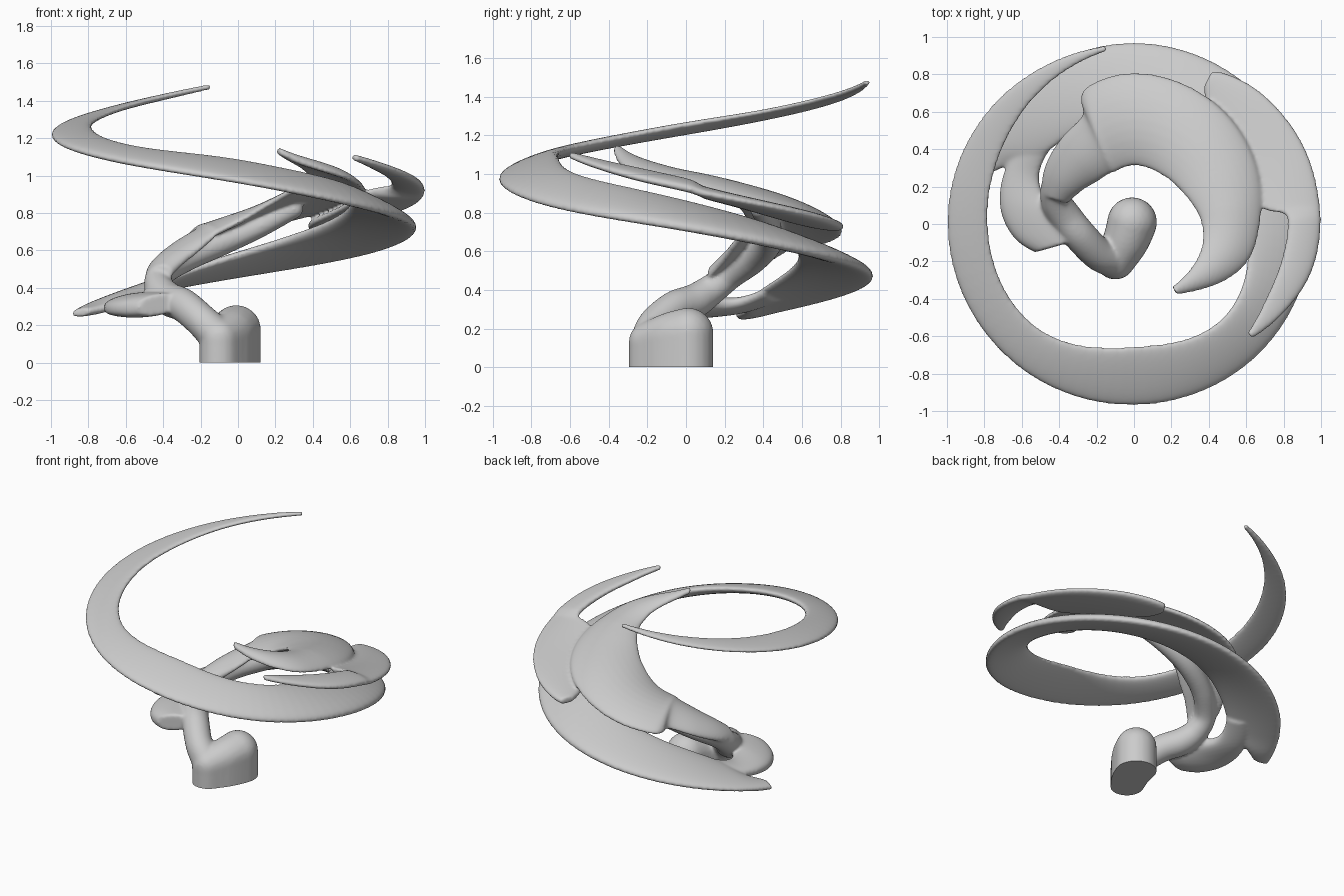
import bpy, bmesh
from math import sin, cos, pi, radians, copysign
from mathutils import Vector

if "Cube" in bpy.data.objects:
    bpy.data.objects.remove(bpy.data.objects["Cube"])


def spline(rows, steps):
    """Catmull-Rom interpolation through rows of numbers."""
    out = []
    n = len(rows)
    for i in range(n - 1):
        p0, p1, p2, p3 = (rows[max(0, min(n - 1, i + k))] for k in (-1, 0, 1, 2))
        for s in range(steps):
            t = s / steps
            out.append([0.5 * (2*b + (c - a)*t + (2*a - 5*b + 4*c - d)*t*t + (3*b - a - 3*c + d)*t**3)
                        for a, b, c, d in zip(p0, p1, p2, p3)])
    out.append(list(rows[-1]))
    return out


def blade(bm, rows, camber=0.0, steps=10, sides=28):
    """Helical blade: rows of angle, inner r, outer r, inner z, outer z, thickness."""
    rings = []
    for a, ri, ro, zi, zo, th in spline(rows, steps):
        a = radians(a)
        arch = camber * min(1, (ro - ri) / .35)
        ring = []
        for k in range(sides):
            u, v = cos(2*pi*k/sides), sin(2*pi*k/sides)
            v = copysign(abs(v)**0.75, v)
            r = (ri + ro)/2 + u*(ro - ri)/2
            z = (zi + zo)/2 + u*(zo - zi)/2 + v*th/2 + arch*(1 - u*u)
            ring.append(bm.verts.new((r*cos(a), r*sin(a), z)))
        rings.append(ring)
    for p, q in zip(rings, rings[1:]):
        for k in range(sides):
            bm.faces.new((p[k], p[(k+1) % sides], q[(k+1) % sides], q[k]))
    bm.faces.new(rings[0][::-1])
    bm.faces.new(rings[-1])


def limb(bm, rows, steps=8):
    """Rounded limb: overlapping balls along x, y, z, radius rows."""
    for x, y, z, r in spline(rows, steps):
        res = bmesh.ops.create_icosphere(bm, subdivisions=3, radius=r)
        bmesh.ops.translate(bm, verts=res["verts"], vec=Vector((x, y, z)))


bm = bmesh.new()

# long outer ribbon, from the high tip down one and a bit turns
blade(bm, [
    (99, .935, .965, 1.475, 1.475, .03), (120, .88, .975, 1.41, 1.40, .035),
    (150, .81, .995, 1.325, 1.305, .04), (180, .78, 1.0, 1.255, 1.215, .05),
    (225, .76, .985, 1.145, 1.09, .06), (270, .655, .97, 1.075, .97, .065),
    (315, .69, .965, .965, .835, .08), (360, .60, .955, .845, .72, .09),
    (405, .58, .96, .715, .59, .095), (450, .58, .97, .575, .47, .085),
    (485, .58, .96, .455, .37, .075), (505, .62, .95, .37, .31, .065),
    (515, .74, .94, .30, .28, .06), (522, .83, .935, .275, .26, .045)])

# broad inner blade
blade(bm, [
    (-59, .39, .44, 1.13, 1.125, .04), (-45, .385, .50, 1.085, 1.065, .05),
    (-20, .38, .635, 1.02, .985, .055), (0, .36, .675, .97, .935, .06),
    (30, .31, .735, .91, .865, .07), (60, .30, .785, .84, .79, .075),
    (90, .31, .81, .75, .70, .075), (108, .295, .78, .70, .65, .07),
    (113, .295, .73, .69, .64, .07), (116, .295, .64, .67, .63, .07),
    (132, .30, .60, .61, .56, .085), (150, .335, .56, .54, .49, .09),
    (163, .37, .51, .475, .455, .08)], camber=.04)

# outer crescent blade
blade(bm, [
    (-44, .84, .88, 1.10, 1.095, .035), (-30, .81, .935, 1.055, 1.04, .045),
    (-15, .81, .985, 1.01, .98, .055), (0, .82, 1.0, .96, .925, .06),
    (4, .80, 1.0, .935, .905, .06), (8, .68, 1.0, .905, .89, .065),
    (25, .64, 1.0, .845, .835, .065), (45, .66, .98, .785, .775, .065),
    (57, .72, .95, .75, .74, .06), (63, .82, .92, .73, .725, .05)])

# flange joining the stem to the outer ribbon
blade(bm, [
    (138, .60, .74, .39, .36, .06), (155, .56, .75, .33, .31, .08),
    (172, .42, .725, .34, .29, .11), (186, .34, .65, .33, .285, .125),
    (196, .33, .55, .325, .295, .115)])

# bean-shaped foot
for x, y, top, r in spline([(-.01, .01, .175, .133), (-.04, -.08, .16, .124), (-.10, -.19, .13, .107)], 6):
    limb(bm, [(x, y, -.1, r), (x, y, top, r)], 16)
# arm rising from the foot, then running on under the inner blade
limb(bm, [(-.10, -.19, .13, .10), (-.19, -.16, .22, .09), (-.29, -.06, .305, .09),
          (-.37, .04, .34, .09), (-.42, .13, .40, .08), (-.41, .23, .475, .072),
          (-.28, .35, .555, .07), (-.08, .43, .645, .07), (.12, .43, .73, .06), (.30, .38, .82, .05)], 12)

bmesh.ops.recalc_face_normals(bm, faces=bm.faces[:])
raw = bpy.data.meshes.new("raw")
bm.to_mesh(raw)
bm.free()
tmp = bpy.data.objects.new("raw", raw)
bpy.context.collection.objects.link(tmp)

# fuse all parts into one smooth skin
rm = tmp.modifiers.new("fuse", "REMESH")
rm.mode = "VOXEL"
rm.voxel_size = 0.010
sm = tmp.modifiers.new("soften", "SMOOTH")
sm.factor = 0.5
sm.iterations = 10
fused = bpy.data.meshes.new_from_object(tmp.evaluated_get(bpy.context.evaluated_depsgraph_get()))
bpy.data.objects.remove(tmp)

# flat cut on the ground
bm = bmesh.new()
bm.from_mesh(fused)
res = bmesh.ops.bisect_plane(bm, geom=bm.verts[:] + bm.edges[:] + bm.faces[:],
                             plane_co=(0, 0, 0), plane_no=(0, 0, 1), clear_inner=True)
cut = [e for e in res["geom_cut"] if isinstance(e, bmesh.types.BMEdge)]
bmesh.ops.contextual_create(bm, geom=cut)
bm.to_mesh(fused)
bm.free()
obj = bpy.data.objects.new("spiral_sculpture", fused)
bpy.context.collection.objects.link(obj)
bpy.context.view_layer.objects.active = obj
obj.select_set(True)
bpy.ops.object.shade_smooth_by_angle(angle=radians(60))
